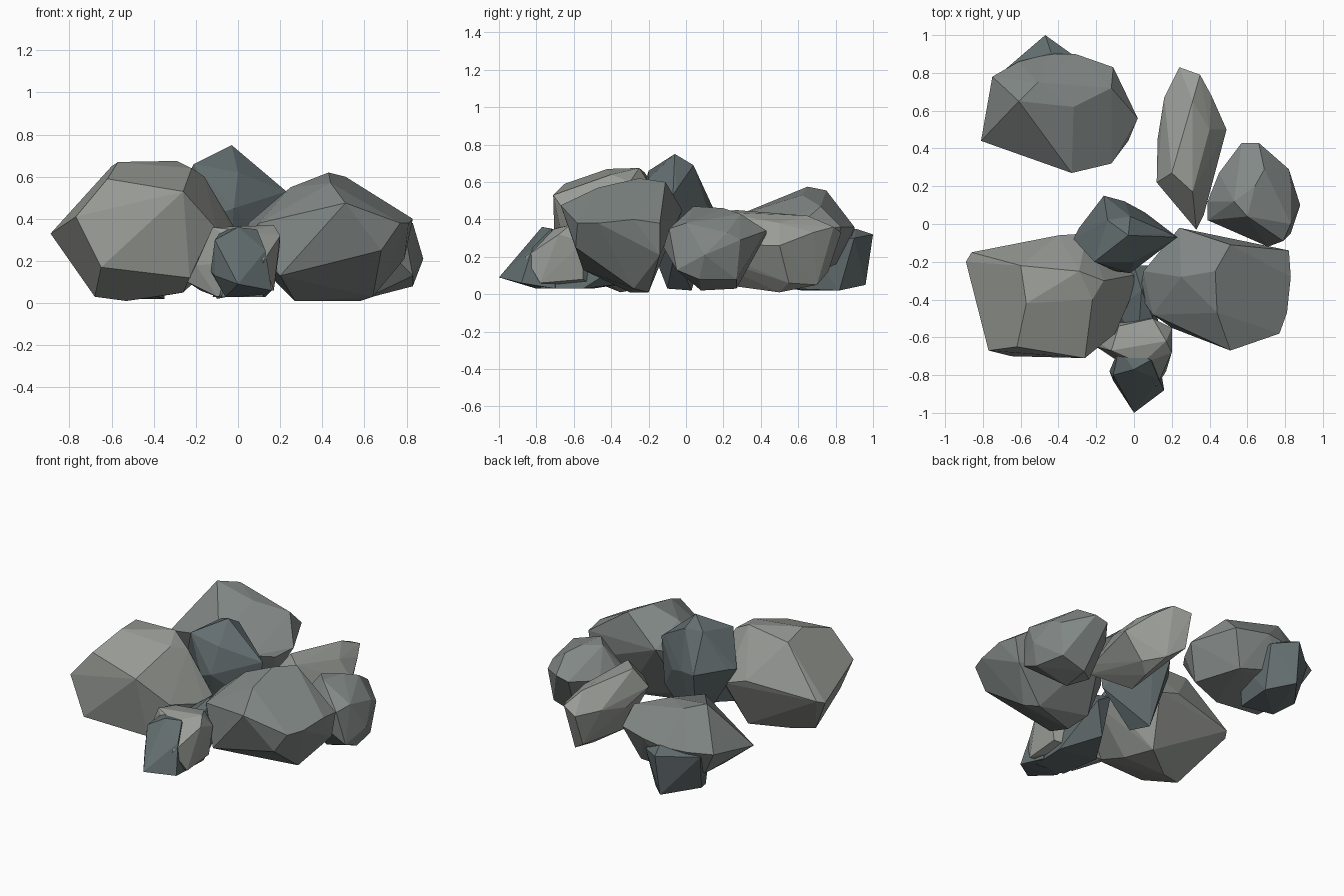
import bpy, bmesh


def material(name, r, g, b):
    m = bpy.data.materials.new(name)
    m.diffuse_color = (r, g, b, 1)
    return m


GREY = material("grey_stone", 0.225, 0.25, 0.24)
LIGHT = material("light_stone", 0.32, 0.335, 0.31)
DARK = material("blue_stone", 0.125, 0.155, 0.16)


def rock(name, mat, corners):
    """Flat-faced boulder: the convex hull of a few corner points."""
    bm = bmesh.new()
    for c in corners:
        bm.verts.new(c)
    bmesh.ops.convex_hull(bm, input=bm.verts[:])
    loose = [v for v in bm.verts if not v.link_faces]
    bmesh.ops.delete(bm, geom=loose, context='VERTS')
    bmesh.ops.dissolve_limit(bm, angle_limit=0.04, verts=bm.verts[:], edges=bm.edges[:])
    bmesh.ops.recalc_face_normals(bm, faces=bm.faces[:])
    me = bpy.data.meshes.new(name)
    bm.to_mesh(me)
    bm.free()
    me.materials.append(mat)
    ob = bpy.data.objects.new(name, me)
    bpy.context.collection.objects.link(ob)
    return ob


# Large boulders
rock("front_left_boulder", LIGHT, [
    (-.89, -.20, .33), (-.86, -.15, .35), (-.77, -.67, .41), (-.62, -.65, .59),
    (-.26, -.71, .53), (-.65, -.70, .17), (-.23, -.62, .12), (-.10, -.58, .35),
    (-.60, -.22, .65), (-.57, -.42, .67), (-.29, -.25, .675), (-.22, -.40, .64),
    (-.16, -.30, .60), (0, -.27, .33), (0, -.35, .30), (-.40, -.06, .40),
    (-.25, -.05, .35), (-.68, -.40, .03), (-.53, -.35, .01), (-.32, -.20, .04),
    (-.26, -.40, .05)])
rock("front_right_boulder", GREY, [
    (.24, -.02, .45), (.82, -.14, .38), (.83, -.28, .40), (.81, -.47, .38),
    (.77, -.58, .38), (.51, -.67, .475), (.68, -.59, .25), (.20, -.55, .13),
    (.10, -.48, .38), (.03, -.38, .30), (.05, -.25, .38), (.25, -.28, .55),
    (.43, -.25, .62), (.51, -.11, .60), (.44, -.47, .57), (.79, -.14, .21),
    (.18, -.22, .10), (.27, -.30, .01), (.58, -.20, .01), (.64, -.28, .03)])
rock("back_left_boulder", GREY, [
    (-.81, .44, .27), (-.75, .78, .32), (-.61, .86, .33), (-.45, .90, .34),
    (-.31, .90, .36), (-.11, .83, .36), (.02, .56, .33), (-.03, .44, .30),
    (-.12, .32, .33), (-.33, .27, .42), (-.61, .65, .575), (-.51, .75, .555),
    (-.32, .62, .53), (-.12, .72, .47), (-.60, .45, .10), (-.30, .42, .09),
    (-.08, .48, .12), (-.20, .76, .14), (-.45, .84, .18), (-.66, .74, .16)])

# Medium stones
rock("back_slab", LIGHT, [
    (.24, .83, .33), (.35, .79, .36), (.41, .68, .33), (.49, .50, .26),
    (.47, .43, .26), (.37, .05, .27), (.33, -.03, .25), (.12, .22, .33),
    (.125, .45, .28), (.16, .67, .33), (.20, .27, .45), (.31, .65, .42),
    (.31, .17, .44), (.40, .50, .38), (.23, .76, .12), (.33, .70, .05),
    (.25, .28, .04), (.33, .50, .01), (.40, .55, .06)])
rock("right_stone", GREY, [
    (.57, .43, .32), (.66, .43, .34), (.82, .29, .29), (.83, .22, .33),
    (.88, .10, .21), (.79, -.09, .35), (.71, -.12, .25), (.83, 0, .38),
    (.39, .02, .25), (.39, .12, .28), (.45, .27, .30), (.53, .12, .46),
    (.64, .20, .46), (.69, .29, .43), (.60, .04, .47), (.83, -.05, .13),
    (.83, .07, .08), (.79, .27, .08), (.60, .08, .02), (.62, .27, .03),
    (.48, .15, .08)])
rock("centre_stone", DARK, [
    (-.16, .15, .45), (-.05, .12, .44), (.06, .06, .40), (.23, -.07, .53),
    (.19, -.05, .56), (-.02, -.26, .45), (-.10, -.25, .42), (-.21, -.20, .66),
    (-.32, -.08, .45), (-.29, -.02, .46), (-.03, -.06, .75), (-.14, .02, .69),
    (-.02, .04, .69), (0, -.20, .62), (-.10, .03, .02), (-.05, -.10, .03),
    (-.24, -.05, .34), (.20, -.06, .22)])

# Small stones at the foot of the pile
rock("front_pale_stone", LIGHT, [
    (-.24, -.60, .10), (-.20, -.65, .18), (-.12, -.67, .36), (.04, -.74, .34),
    (.17, -.62, .37), (.20, -.68, .32), (.20, -.55, .28), (.10, -.50, .34),
    (-.08, -.54, .34), (.12, -.86, .20), (.17, -.78, .06), (.17, -.55, .08),
    (-.10, -.70, .03), (.05, -.50, .05), (-.18, -.52, .06)])
rock("front_dark_stone", DARK, [
    (0, -1.0, .09), (.16, -.88, .06), (.13, -.82, .25), (.09, -.72, .35),
    (0, -.77, .36), (-.08, -.66, .34), (-.11, -.80, .30), (-.13, -.78, .15),
    (-.11, -.83, .13), (-.06, -.80, .03), (.13, -.70, .03), (-.05, -.60, .03)])
rock("gap_stone", DARK, [
    (0, -.22, .30), (-.09, -.45, .26), (.02, -.64, .28), (.10, -.50, .30),
    (.04, -.35, .36), (.10, -.22, .24), (0, -.30, .06), (-.12, -.50, .03),
    (.13, -.55, .03), (.12, -.78, .03), (-.08, -.76, .03)])
rock("back_dark_stone", DARK, [
    (-.47, 1.0, .32), (-.44, .91, .35), (-.68, .82, .30), (-.33, .90, .30),
    (-.48, .96, .05), (-.35, .82, .02), (-.58, .62, .02), (-.38, .56, .03),
    (-.64, .75, .06), (-.32, .62, .28), (-.64, .66, .28)])
